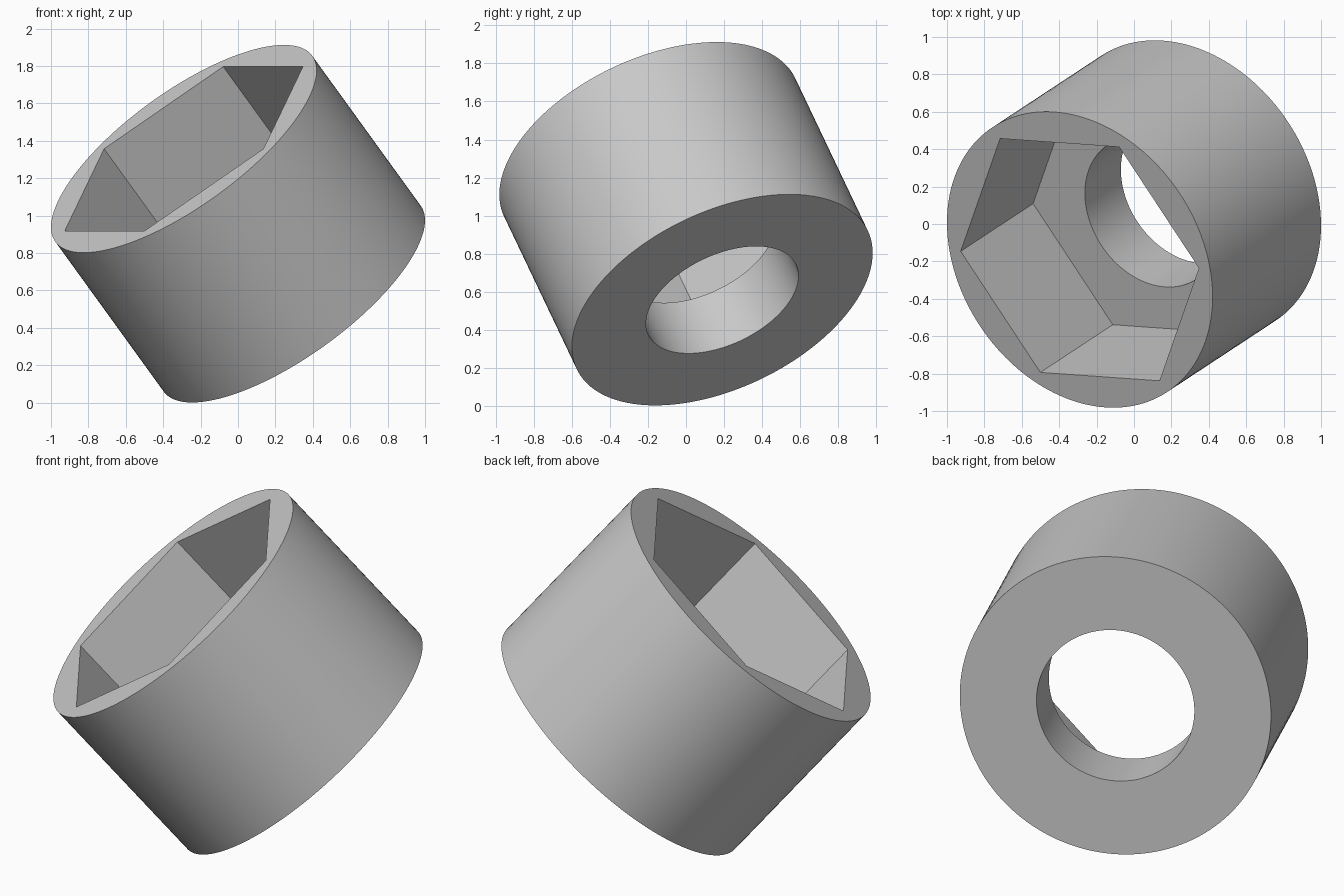
import bpy, bmesh
from math import cos, pi, radians, tau
from mathutils import Matrix, Vector

cube = bpy.data.objects.get("Cube")
if cube:
    bpy.data.objects.remove(cube)

RADIUS, LENGTH = 0.848, 1.06
HOLE, HEX, DEPTH = 0.43, 0.775, 0.708
SEGMENTS = 144

# Single grey material
grey = bpy.data.materials.new("grey")
grey.use_nodes = True
colour = (0.58, 0.58, 0.58, 1)
grey.diffuse_color = colour
grey.node_tree.nodes["Principled BSDF"].inputs["Base Color"].default_value = colour


def circle(radius):
    return lambda a: radius


def hexagon(radius):
    # Distance to a hexagon's side, with corners every sixth of a turn
    return lambda a: radius * cos(pi / 6) / cos(a % (pi / 3) - pi / 6)


# Cross-section outlines, from the bore round the outside and into the socket
top, bottom = LENGTH / 2, -LENGTH / 2
floor = top - DEPTH
outlines = [
    (circle(HOLE), bottom),
    (circle(RADIUS), bottom),
    (circle(RADIUS), top),
    (hexagon(HEX), top),
    (hexagon(HEX), floor),
    (circle(HOLE), floor),
]

bm = bmesh.new()
rings = []
for shape, z in outlines:
    ring = []
    for i in range(SEGMENTS):
        a = tau * i / SEGMENTS
        r = shape(a)
        ring.append(bm.verts.new(Matrix.Rotation(a, 3, 'Z') @ Vector((r, 0, z))))
    rings.append(ring)

# Join neighbouring outlines into one closed body
for k, ring in enumerate(rings):
    following = rings[(k + 1) % len(rings)]
    for i in range(SEGMENTS):
        j = (i + 1) % SEGMENTS
        bm.faces.new((ring[i], ring[j], following[j], following[i]))
bmesh.ops.recalc_face_normals(bm, faces=bm.faces)

mesh = bpy.data.meshes.new("hex_socket_sleeve")
bm.to_mesh(mesh)
bm.free()
mesh.materials.append(grey)
sleeve = bpy.data.objects.new("hex_socket_sleeve", mesh)
bpy.context.collection.objects.link(sleeve)

# Tilt the axis, keeping two socket corners level
axis = Vector((-0.547, -0.36, 0.756)).normalized()
level = Vector((0, 0, 1)).cross(axis).normalized()
tilt = Matrix((level, axis.cross(level), axis)).transposed().to_4x4()
sleeve.matrix_world = Matrix.Translation((0, 0, 0.957)) @ tilt

bpy.ops.object.select_all(action='DESELECT')
sleeve.select_set(True)
bpy.context.view_layer.objects.active = sleeve
bpy.ops.object.shade_smooth_by_angle(angle=radians(30))
